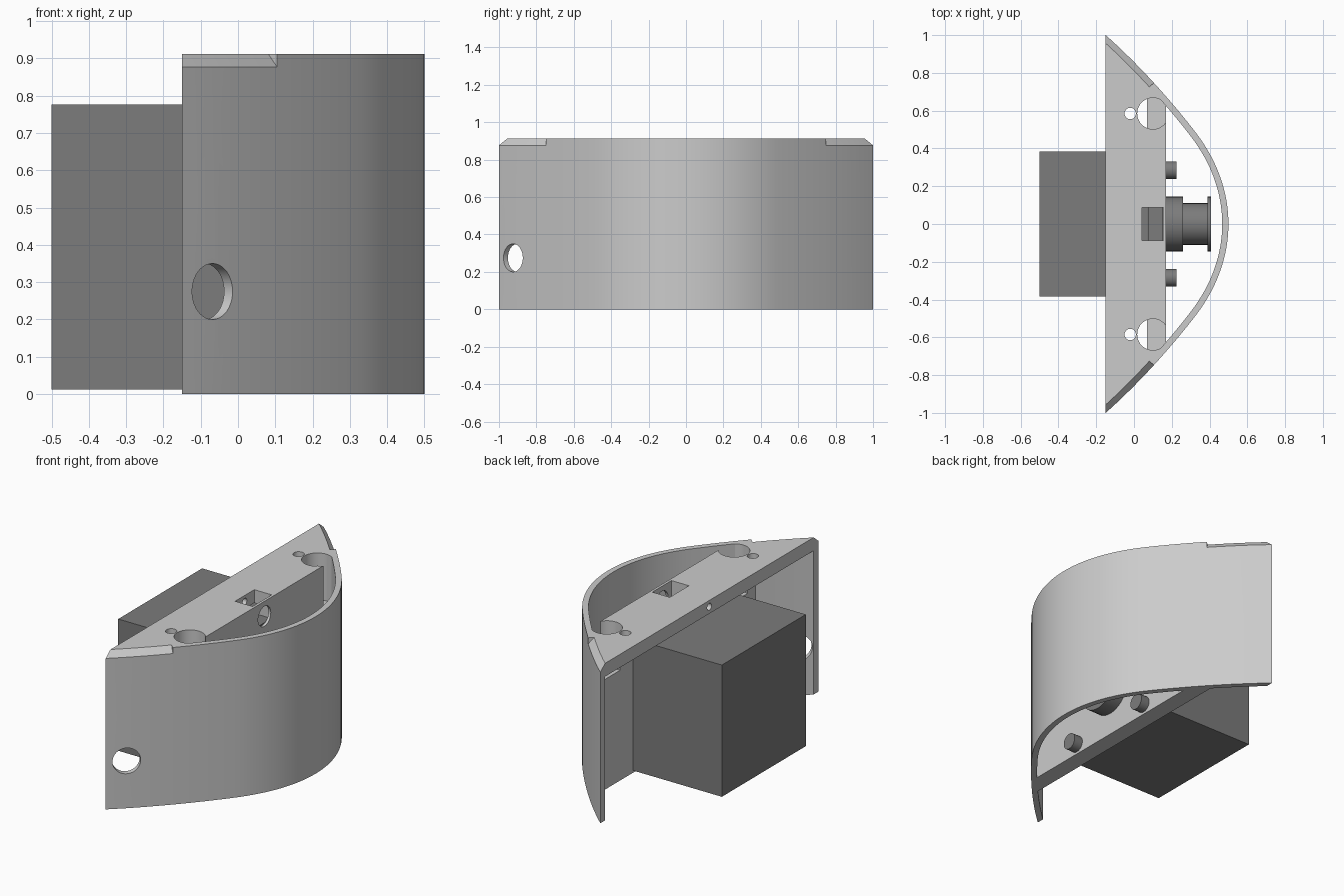
import bpy, bmesh, math
from mathutils import Vector

if "Cube" in bpy.data.objects:
    bpy.data.objects.remove(bpy.data.objects["Cube"])

H = 0.912


def material(name, v):
    m = bpy.data.materials.new(name)
    m.diffuse_color = (v, v, v, 1)
    m.use_nodes = True
    m.node_tree.nodes["Principled BSDF"].inputs["Base Color"].default_value = m.diffuse_color
    return m


LIGHT = material("light grey", 0.6)
DARK = material("dark grey", 0.2)


def make(name, bm, mat):
    bmesh.ops.recalc_face_normals(bm, faces=bm.faces)
    me = bpy.data.meshes.new(name)
    bm.to_mesh(me)
    bm.free()
    me.materials.append(mat)
    ob = bpy.data.objects.new(name, me)
    bpy.context.collection.objects.link(ob)
    return ob


def prism(name, pts, z0, z1, mat):
    bm = bmesh.new()
    f = bm.faces.new([bm.verts.new((x, y, z0)) for x, y in pts])
    r = bmesh.ops.extrude_face_region(bm, geom=[f])
    for v in r["geom"]:
        if isinstance(v, bmesh.types.BMVert):
            v.co.z = z1
    return make(name, bm, mat)


def box(name, x0, x1, y0, y1, z0, z1, mat=LIGHT):
    return prism(name, [(x0, y0), (x1, y0), (x1, y1), (x0, y1)], z0, z1, mat)


def rod(name, a, b, r, mat=LIGHT):
    a, b = Vector(a), Vector(b)
    bm = bmesh.new()
    bmesh.ops.create_cone(bm, cap_ends=True, segments=40, radius1=r, radius2=r, depth=(b - a).length)
    rot = (b - a).to_track_quat('Z', 'Y')
    for v in bm.verts:
        v.co = rot @ v.co + (a + b) / 2
    return make(name, bm, mat)


def cut(ob, cutters):
    bpy.context.view_layer.objects.active = ob
    for c in cutters:
        m = ob.modifiers.new("cut", 'BOOLEAN')
        m.operation = 'DIFFERENCE'
        m.solver = 'EXACT'
        m.object = c
        bpy.ops.object.modifier_apply(modifier=m.name)


def smooth(ob):
    bpy.ops.object.select_all(action='DESELECT')
    ob.select_set(True)
    bpy.context.view_layer.objects.active = ob
    bpy.ops.object.shade_smooth_by_angle(angle=math.radians(30))


def bezier(p, n):
    out = []
    for i in range(n):
        t = i / n
        w = ((1 - t) ** 3, 3 * t * (1 - t) ** 2, 3 * t * t * (1 - t), t ** 3)
        out.append(Vector((sum(a * q[0] for a, q in zip(w, p)), sum(a * q[1] for a, q in zip(w, p)))))
    return out


# Bow-shaped outline from the +y tip to the -y tip
half = bezier([(-.15, 1), (.02, .85), (.2, .65), (.33, .48)], 16) \
    + bezier([(.33, .48), (.44, .335), (.5, .17), (.5, 0)], 16)
outer = half + [Vector((.5, 0))] + [Vector((p.x, -p.y)) for p in reversed(half)]


def normal(i):
    d = outer[min(i + 1, len(outer) - 1)] - outer[max(i - 1, 0)]
    return Vector((-d.y, d.x)).normalized()


def offset(d):
    pts = [p - normal(i) * d for i, p in enumerate(outer)]
    for k, j in ((0, 1), (-1, -2)):      # keep the ends on the flat back plane
        t = (-.15 - pts[k].x) / (pts[j].x - pts[k].x)
        pts[k] = pts[k].lerp(pts[j], t)
    return pts


def slab(x0, x1, d):
    """Outline of the region between x0 and x1, ending inside the shell."""
    pts = offset(d)[:len(half) + 1]

    def y_at(x):
        for a, b in zip(pts, pts[1:]):
            if a.x <= x <= b.x:
                return a.y + (b.y - a.y) * (x - a.x) / (b.x - a.x)
        return pts[0].y
    side = [(x0, y_at(x0))] + [(p.x, p.y) for p in pts if x0 + .005 < p.x < x1 - .005] + [(x1, y_at(x1))]
    return side + [(x, -y) for x, y in reversed(side)]


shell = prism("curved_shell", [tuple(p) for p in outer + offset(.033)[::-1]], 0, H, LIGHT)
deck = prism("top_deck", slab(-.15, .17, .015), .835, H, LIGHT)
wall = prism("inner_wall", slab(.07, .17, .015), 0, .84, LIGHT)

# Bevels along the top outer edge of both tips
path = [(p, normal(i)) for i, p in enumerate(outer) if p.x < .13 and p.y > 0]
path.insert(0, (path[0][0] - (path[1][0] - path[0][0]) * 2, path[0][1]))
bevels = []
for s in (1, -1):
    bm = bmesh.new()
    rings = []
    for p, n in path:
        ring = []
        for d, z in ((.02, .855), (-.07, .953), (.02, .953)):
            q = p + n * d
            ring.append(bm.verts.new((q.x, s * q.y, z)))
        rings.append(ring)
    for a, b in zip(rings, rings[1:]):
        for k in range(3):
            bm.faces.new((a[k], a[(k + 1) % 3], b[(k + 1) % 3], b[k]))
    bm.faces.new(rings[0])
    bm.faces.new(rings[-1])
    bevels.append(make("bevel_cutter", bm, LIGHT))

# Cable hole in one side of the shell
c, n = Vector((-.068, -.925, .275)), Vector((.69, -.72, 0))
cable = rod("cable_cutter", c - n * .1, c + n * .1, .075)

# Screw wells, small deck holes and bottom screw holes
wells, pins, bottoms = [], [], []
for s in (1, -1):
    wells.append(rod("well_cutter", (.1, s * .585, .64), (.1, s * .585, 1), .083))
    pins.append(rod("pin_cutter", (-.02, s * .585, .7), (-.02, s * .585, 1), .03))
    bottoms.append(rod("bottom_cutter", (.12, s * .6, -.05), (.12, s * .6, .2), .022))

# Central square pocket with a round front opening and a small rear hole
pocket = box("pocket_cutter", .043, .155, -.088, .088, .72, 1)
opening = rod("opening_cutter", (.1, 0, .825), (.25, 0, .825), .058)
rear = rod("rear_cutter", (-.25, 0, .875), (.1, 0, .875), .02)

cut(shell, bevels + [cable])
cut(deck, bevels + wells + pins + [pocket, opening, rear])
cut(wall, wells + bottoms + [pocket, opening])
for ob in bevels + wells + pins + bottoms + [cable, pocket, opening, rear]:
    bpy.data.objects.remove(ob)
for ob in (shell, deck, wall):
    smooth(ob)

# Drive body behind the wall, and its block in the pocket
box("drive_body", -.5, .072, -.385, .385, .012, .777, DARK)
box("pocket_block", .073, .154, -.087, .087, .721, .775, DARK)

# Stepped spool and two mounting posts on the front of the wall
for name, x0, x1, r in (("spool_base", .165, .26, .145), ("spool_core", .255, .395, .11),
                        ("spool_flange", .39, .407, .145)):
    smooth(rod(name, (x0, 0, .275), (x1, 0, .275), r, DARK))
for s, side in ((1, "back"), (-1, "front")):
    smooth(rod(side + "_post", (.165, s * .285, .06), (.225, s * .285, .06), .047, DARK))
